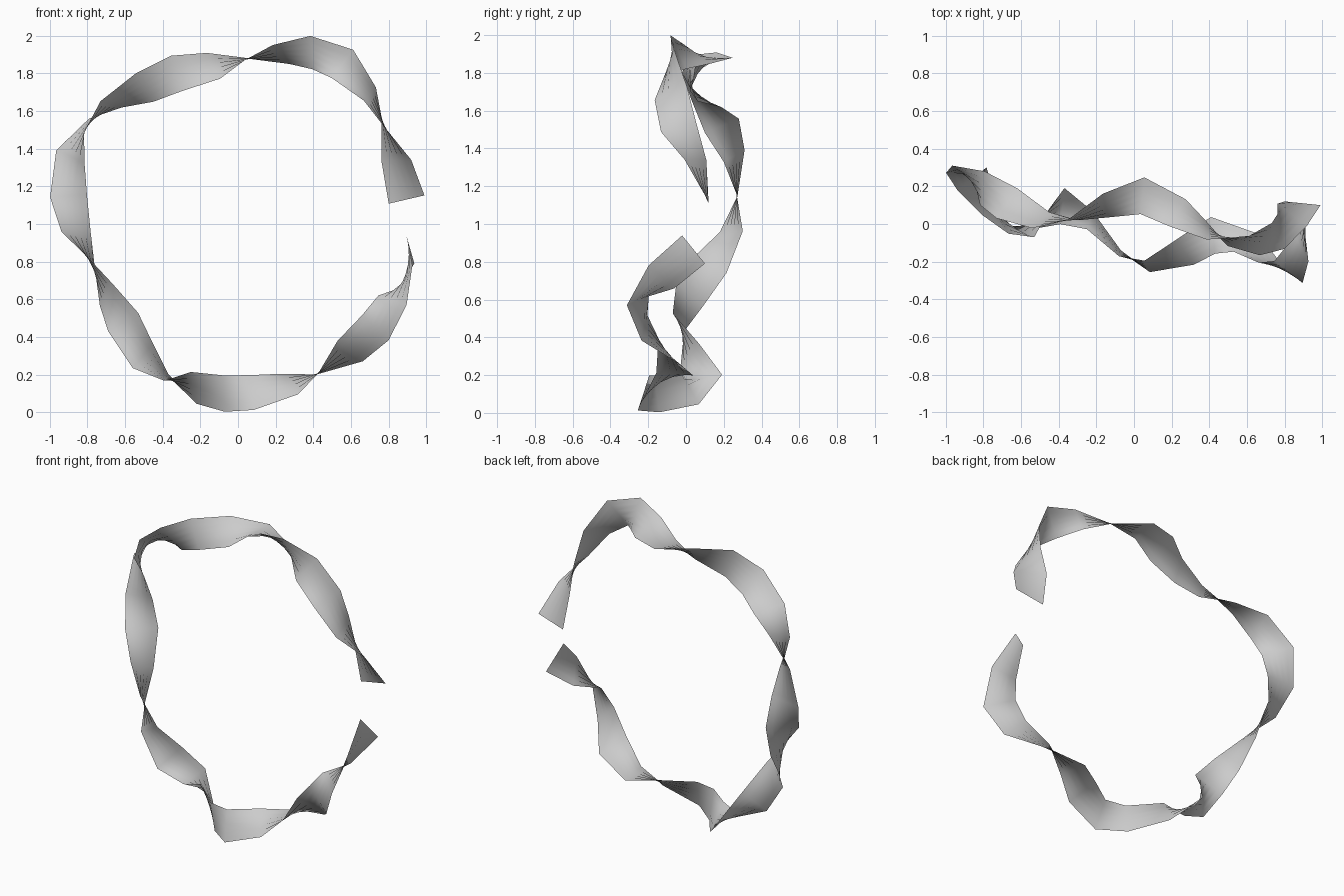
import bpy
import math
from mathutils import Vector

WIDTH = 0.196      # full width of the band
STRIPS = 5         # divisions across the band

# Centre line of the band: x, y, z and roll in degrees, from one open end to the other
PATH = [
    (.895, .11, 1.13, 174), (.84, .05, 1.34, 141), (.78, -.04, 1.515, 94),
    (.70, -.08, 1.69, 62), (.555, -.09, 1.85, 16), (.39, -.04, 1.91, -28),
    (.23, .06, 1.90, -56), (.045, .15, 1.875, -92), (-.13, .10, 1.84, -139),
    (-.325, .02, 1.80, -180), (-.495, .02, 1.725, -206), (-.675, .11, 1.635, -243),
    (-.805, .19, 1.52, -278), (-.89, .255, 1.36, -325), (-.90, .27, 1.15, -359),
    (-.86, .24, .96, -401), (-.78, .13, .785, -449), (-.70, .02, .625, -486),
    (-.61, -.04, .48, -522), (-.505, .02, .30, -573), (-.38, .095, .185, -618),
    (-.235, .02, .13, -682), (-.075, -.155, .10, -708), (.07, -.225, .105, -738),
    (.27, -.15, .15, -768), (.42, -.06, .205, -810), (.595, -.10, .325, -869),
    (.73, -.22, .45, -910), (.82, -.255, .595, -938), (.89, -.13, .72, -982),
    (.915, .04, .865, -1010),
]


def remove_default_cube():
    cube = bpy.data.objects.get("Cube")
    if cube:
        bpy.data.objects.remove(cube, do_unlink=True)


def make_material(name, colour):
    material = bpy.data.materials.new(name)
    material.use_nodes = True
    material.diffuse_color = colour
    shader = next(n for n in material.node_tree.nodes if n.type == 'BSDF_PRINCIPLED')
    shader.inputs["Base Color"].default_value = colour
    return material


def cross_direction(centres, index, roll):
    """Unit vector across the band: square to the path, turned by the roll."""
    before = centres[max(index - 1, 0)]
    after = centres[min(index + 1, len(centres) - 1)]
    tangent = (after - before).normalized()
    depth = Vector((0, 1, 0))
    outward = depth.cross(tangent).normalized()
    sideways = tangent.cross(outward).normalized()
    return outward * math.cos(roll) + sideways * math.sin(roll)


def make_twisted_band(name, path, material):
    centres = [Vector(point[:3]) for point in path]
    verts, faces = [], []
    # One straight row of points per station on the path
    for index, point in enumerate(path):
        across = cross_direction(centres, index, math.radians(point[3]))
        for step in range(STRIPS + 1):
            offset = WIDTH * (step / STRIPS - 0.5)
            verts.append(centres[index] + across * offset)
    # Bridge neighbouring rows with quads
    row = STRIPS + 1
    for index in range(len(path) - 1):
        for step in range(STRIPS):
            first = index * row + step
            faces.append((first, first + 1, first + row + 1, first + row))

    mesh = bpy.data.meshes.new(name)
    mesh.from_pydata(verts, [], faces)
    mesh.materials.append(material)
    mesh.shade_smooth()
    mesh.update()
    band = bpy.data.objects.new(name, mesh)
    bpy.context.collection.objects.link(band)
    return band


remove_default_cube()
grey = make_material("plain grey", (0.6, 0.6, 0.6, 1))

# Open ring made of a single twisted ribbon
make_twisted_band("twisted_ribbon_ring", PATH, grey)
